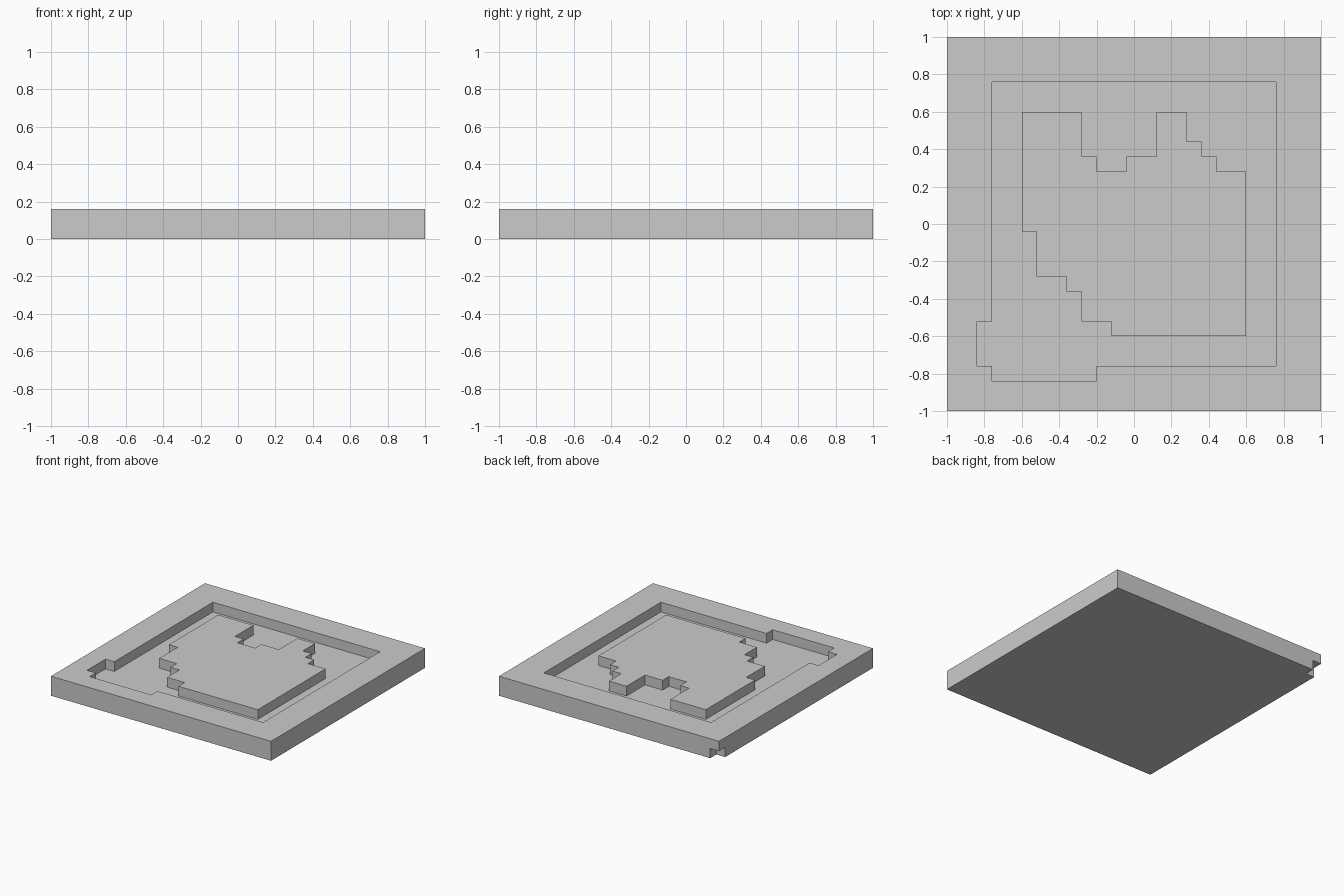
import bpy
import bmesh

if "Cube" in bpy.data.objects:
    bpy.data.objects.remove(bpy.data.objects["Cube"])

CELL = 0.08          # everything sits on a 25 x 25 grid of cells
HEIGHT = 2 * CELL


def prism(name, outline, z0, z1, helper=False):
    """Extrude an outline given in grid cells between two heights."""
    bm = bmesh.new()
    face = bm.faces.new([bm.verts.new((x * CELL - 1, y * CELL - 1, z0)) for x, y in outline])
    top = bmesh.ops.extrude_face_region(bm, geom=[face])["geom"]
    for v in top:
        if isinstance(v, bmesh.types.BMVert):
            v.co.z = z1
    bmesh.ops.recalc_face_normals(bm, faces=bm.faces)
    mesh = bpy.data.meshes.new(name)
    bm.to_mesh(mesh)
    bm.free()
    obj = bpy.data.objects.new(name, mesh)
    bpy.context.collection.objects.link(obj)
    if helper:
        obj.hide_render = True
        obj.display_type = 'WIRE'
    return obj


def cut(target, cutter):
    mod = target.modifiers.new("cut_" + cutter.name, 'BOOLEAN')
    mod.operation = 'DIFFERENCE'
    mod.solver = 'EXACT'
    mod.object = cutter


# Square slab
slab = prism("slab", [(0, 0), (25, 0), (25, 25), (0, 25)], 0, HEIGHT)

# Raised stepped island, kept out of the moat
island = prism("island_cutter", [
    (5, 20), (9, 20), (9, 17), (10, 17), (10, 16), (12, 16), (12, 17),
    (14, 17), (14, 20), (16, 20), (16, 18), (17, 18), (17, 17), (18, 17),
    (18, 16), (20, 16), (20, 5), (11, 5), (11, 6), (9, 6), (9, 8), (8, 8),
    (8, 9), (6, 9), (6, 12), (5, 12)], 0, HEIGHT + 2 * CELL, helper=True)

# Moat, one cell deep, with the bulge at the front left corner
moat = prism("moat_cutter", [
    (3, 22), (22, 22), (22, 3), (10, 3), (10, 2), (3, 2), (3, 3), (2, 3),
    (2, 6), (3, 6)], CELL, HEIGHT + CELL, helper=True)
cut(moat, island)
cut(slab, moat)

# Missing lower cell at the back left corner
notch = prism("notch_cutter", [(-1, 24), (1, 24), (1, 26), (-1, 26)], -CELL, CELL, helper=True)
cut(slab, notch)
